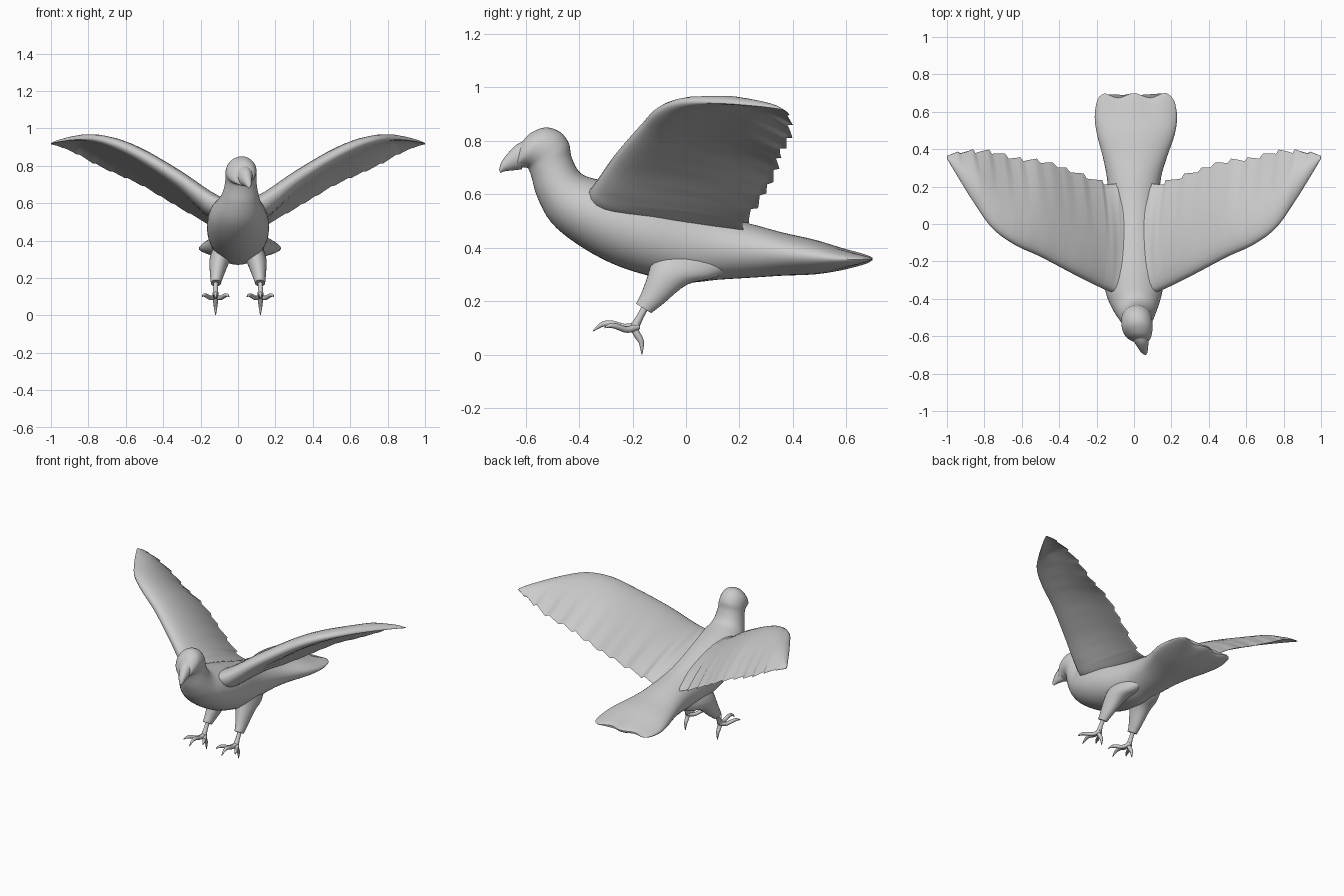
import bpy, bmesh, math
from mathutils import Vector


def spline(rows, steps):
    """Catmull-Rom interpolation through rows of numbers."""
    out = []
    for i in range(len(rows) - 1):
        quad = [rows[max(i - 1, 0)], rows[i], rows[i + 1], rows[min(i + 2, len(rows) - 1)]]
        for s in range(steps):
            t = s / steps
            out.append([0.5 * (2 * b + (c - a) * t + (2 * a - 5 * b + 4 * c - d) * t * t
                               + (3 * b - a - 3 * c + d) * t ** 3) for a, b, c, d in zip(*quad)])
    return out + [list(rows[-1])]


def skin(name, rings, mirror=False, angle=50):
    """Joins equal rings of points into a closed smooth surface."""
    bm = bmesh.new()
    loops = [[bm.verts.new(p) for p in ring] for ring in rings]
    n = len(loops[0])
    for a, b in zip(loops, loops[1:]):
        for i in range(n):
            j = (i + 1) % n
            bm.faces.new((a[i], a[j], b[j], b[i]))
    bm.faces.new(loops[0])
    bm.faces.new(loops[-1])
    bmesh.ops.recalc_face_normals(bm, faces=bm.faces)
    me = bpy.data.meshes.new(name)
    bm.to_mesh(me)
    bm.free()
    ob = bpy.data.objects.new(name, me)
    bpy.context.collection.objects.link(ob)
    bpy.ops.object.select_all(action='DESELECT')
    ob.select_set(True)
    bpy.context.view_layer.objects.active = ob
    bpy.ops.object.shade_smooth_by_angle(angle=math.radians(angle))
    if mirror:
        ob.modifiers.new("Mirror", 'MIRROR').use_mirror_merge = False
    return ob


def ovals(rows, steps=4, n=40):
    """Oval rings from rows: x centre, top y, top z, bottom y, bottom z, half width."""
    rings = []
    for x, yt, zt, yb, zb, w in spline(rows, steps):
        ring = []
        for i in range(n):
            a = 2 * math.pi * i / n
            c, s = math.cos(a), math.sin(a)
            ring.append(Vector((x + w * c, (yt + yb) / 2 + s * (yt - yb) / 2,
                                (zt + zb) / 2 + s * (zt - zb) / 2)))
        rings.append(ring)
    return rings


def tube(name, rows, n=10):
    """Mirrored round limb from rows: x, y, z, radius."""
    pts = spline(rows, 4)
    rings = []
    for i, p in enumerate(pts):
        d = Vector(pts[min(i + 1, len(pts) - 1)][:3]) - Vector(pts[max(i - 1, 0)][:3])
        q = d.to_track_quat('Z', 'X')
        rings.append([Vector(p[:3]) + q @ Vector((p[3] * math.cos(2 * math.pi * k / n),
                                                  p[3] * math.sin(2 * math.pi * k / n), 0))
                      for k in range(n)])
    return skin(name, rings, True)


# Body with neck, head and fanned tail
body = ovals([
    (.01, .70, .362, .70, .354, .165), (.01, .67, .375, .67, .338, .205),
    (.01, .58, .40, .58, .315, .22), (.01, .48, .43, .48, .30, .208),
    (.005, .36, .457, .36, .295, .172), (0, .25, .487, .25, .288, .145),
    (0, .12, .52, .12, .28, .135), (0, 0, .56, 0, .27, .145),
    (0, -.12, .60, -.14, .295, .163), (0, -.24, .635, -.28, .342, .165),
    (0, -.33, .655, -.41, .415, .15), (.005, -.38, .67, -.505, .495, .122),
    (.012, -.408, .695, -.557, .59, .098), (.015, -.43, .745, -.577, .66, .085),
    (.015, -.438, .79, -.59, .695, .083), (.016, -.47, .832, -.605, .70, .083),
    (.02, -.525, .85, -.62, .698, .078), (.028, -.58, .83, -.63, .694, .062),
    (.036, -.61, .80, -.637, .692, .043), (.04, -.632, .77, -.64, .71, .025)])
for ring in body:
    for p in ring:
        if p.y > .5:  # scalloped tail tip
            p.y += .013 * (math.cos(2 * math.pi * p.x / .17) - 1) * (p.y - .5) / .2
skin("body", body)

# Hooked beak
skin("beak", ovals([
    (.034, -.60, .803, -.615, .693, .045), (.041, -.635, .785, -.64, .69, .036),
    (.048, -.665, .755, -.66, .688, .027), (.055, -.69, .722, -.682, .685, .017),
    (.06, -.70, .69, -.694, .679, .006)], 4, 20))

# Wings: x, leading y, leading z, trailing y, trailing z, thickness above, below
stations = spline([
    (.0, -.37, .60, .19, .47, .06, .16), (.06, -.375, .60, .20, .465, .07, .18),
    (.13, -.36, .61, .212, .475, .085, .18), (.20, -.33, .65, .232, .51, .09, .15),
    (.32, -.27, .735, .28, .577, .09, .11), (.50, -.175, .845, .335, .685, .085, .09),
    (.64, -.11, .912, .352, .75, .075, .075), (.76, -.02, .945, .385, .805, .055, .055),
    (.86, .12, .945, .39, .86, .035, .035), (.95, .265, .932, .38, .90, .02, .018),
    (1.0, .35, .92, .365, .915, .006, .006)], 8)
wing, M = [], 16
for x, yl, zl, yt, zt, above, below in stations:
    lead, trail = Vector((x, yl, zl)), Vector((x, yt, zt))
    chord = trail - lead
    saw = (x / .085) % 1
    fade = min(1, chord.length / .3)
    root = min(1, .2 + x / .17)
    up = Vector((-.35 * root, 0, .9)) * fade
    trail += chord.normalized() * (.014 - .026 * saw) * fade
    ring = []
    for k in range(2 * M):
        t = k / M if k <= M else 2 - k / M
        t = t * t * (3 - 2 * t)
        th = above if k <= M else -below
        thick = th * 1.95 * (math.sqrt(t) - t)
        ring.append(lead.lerp(trail, t) + up * .16 * root * t * (1 - t)
                    + Vector((-.35 * root, 0, .9)) * thick)
    ring[M] = trail + Vector((0, 0, .003))
    wing.append(ring)
skin("wing", wing, True)

# Feathered thighs flaring into the belly, with a cut cuff
skin("thigh", ovals([
    (.05, -.14, .46, .20, .34, .06), (.077, -.13, .38, .11, .288, .065),
    (.099, -.138, .315, .005, .262, .054),
    (.113, -.165, .235, -.085, .19, .036), (.118, -.187, .19, -.13, .155, .027)], 4, 24), True)

# Shanks and clawed toes
tube("shank", [(.118, -.145, .19, .014), (.12, -.17, .145, .013), (.12, -.195, .10, .017),
               (.12, -.205, .09, .008)])
tube("middle_toe", [(.12, -.18, .108, .014), (.12, -.23, .102, .013), (.12, -.28, .116, .012),
                    (.12, -.315, .112, .009), (.12, -.347, .088, .002)])
for name, s in (("outer_toe", 1), ("inner_toe", -1)):
    tube(name, [(.12, -.18, .105, .013), (.12 + .025 * s, -.22, .093, .012),
                (.12 + .05 * s, -.262, .106, .011), (.12 + .062 * s, -.285, .108, .008),
                (.12 + .072 * s, -.305, .10, .002)])
tube("hind_toe", [(.12, -.20, .105, .014), (.12, -.18, .07, .013), (.12, -.167, .045, .010),
                  (.12, -.165, .001, .002)])
